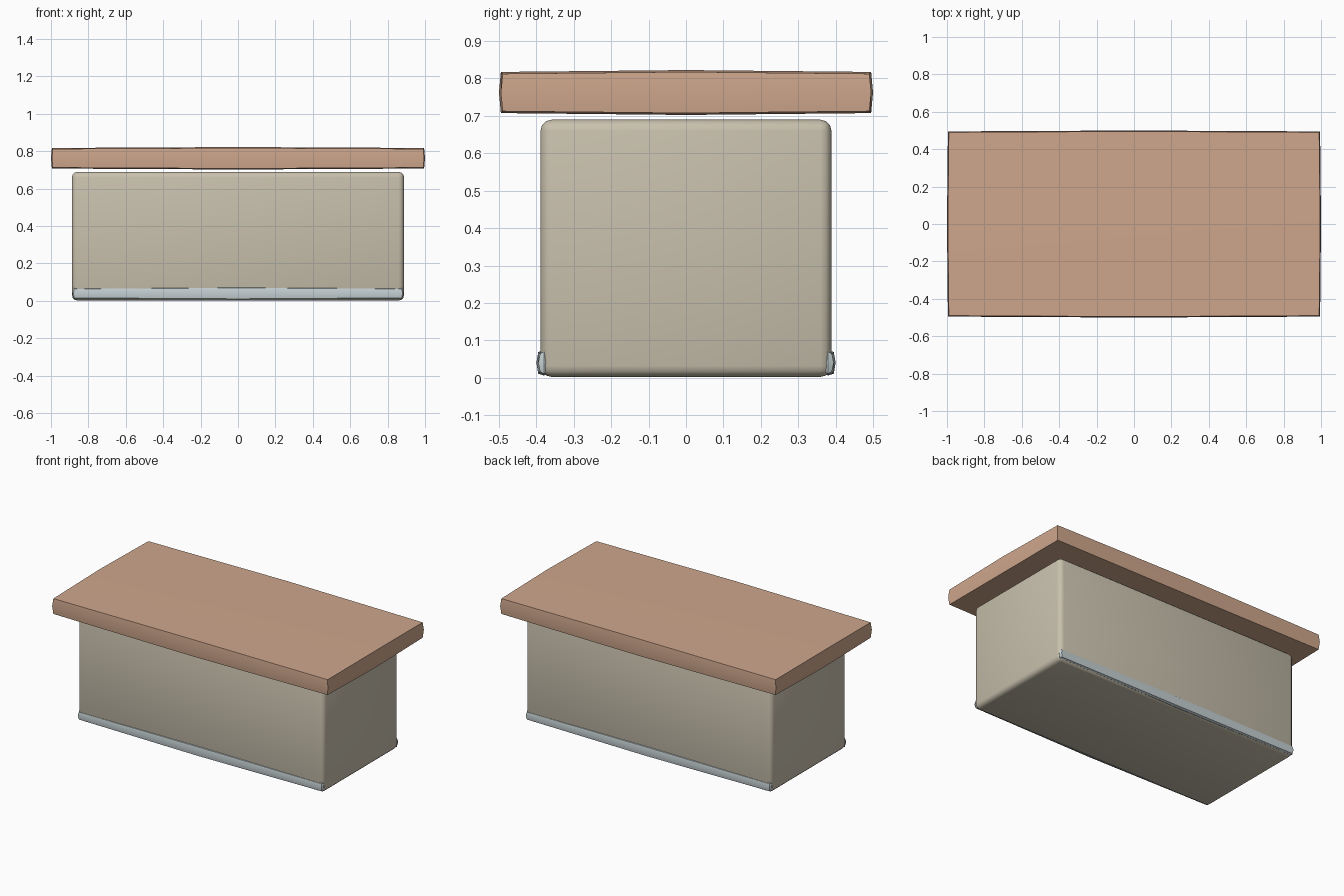
import bpy, bmesh, math

if "Cube" in bpy.data.objects:
    bpy.data.objects.remove(bpy.data.objects["Cube"])


def material(name, rgb):
    m = bpy.data.materials.new(name)
    m.diffuse_color = (*rgb, 1)
    m.use_nodes = True
    m.node_tree.nodes["Principled BSDF"].inputs["Base Color"].default_value = m.diffuse_color
    return m


wood = material("warm_tan", (0.62, 0.385, 0.265))
cream = material("cream", (0.58, 0.53, 0.42))
steel = material("pale_blue_grey", (0.56, 0.63, 0.65))


def finish(name, bm, mat, angle):
    bmesh.ops.recalc_face_normals(bm, faces=bm.faces)
    me = bpy.data.meshes.new(name)
    bm.to_mesh(me)
    bm.free()
    me.materials.append(mat)
    ob = bpy.data.objects.new(name, me)
    bpy.context.collection.objects.link(ob)
    bpy.ops.object.select_all(action='DESELECT')
    ob.select_set(True)
    bpy.context.view_layer.objects.active = ob
    bpy.ops.object.shade_smooth_by_angle(angle=math.radians(angle))


def bulged_box(name, centre, half, d, mat):
    """Box whose faces swell by d towards their centres."""
    bm = bmesh.new()
    bmesh.ops.create_cube(bm, size=2)
    bmesh.ops.subdivide_edges(bm, edges=bm.edges[:], cuts=1, use_grid_fill=True)
    for v in bm.verts:
        t = [1 - abs(c) for c in v.co]
        v.co = [centre[i] + v.co[i] * (half[i] - d + d * (sum(t) - t[i]) / 2)
                for i in range(3)]
    finish(name, bm, mat, 30)


def rounded_box(name, centre, half, r, mat):
    bm = bmesh.new()
    bmesh.ops.create_cube(bm, size=2)
    for v in bm.verts:
        v.co = [centre[i] + v.co[i] * half[i] for i in range(3)]
    bmesh.ops.bevel(bm, geom=bm.edges[:], offset=r, segments=3,
                    profile=0.5, affect='EDGES')
    finish(name, bm, mat, 40)


# Main body, overhanging top slab, bottom trims front and back
rounded_box("body", (0, 0, 0.346), (0.888, 0.389, 0.344), 0.03, cream)
bulged_box("top_slab", (0, 0, 0.7625), (1.0, 0.5, 0.06), 0.01, wood)
for name, s in (("front_trim", -1), ("back_trim", 1)):
    bulged_box(name, (0, s * 0.38, 0.04), (0.885, 0.02, 0.034), 0.01, steel)
